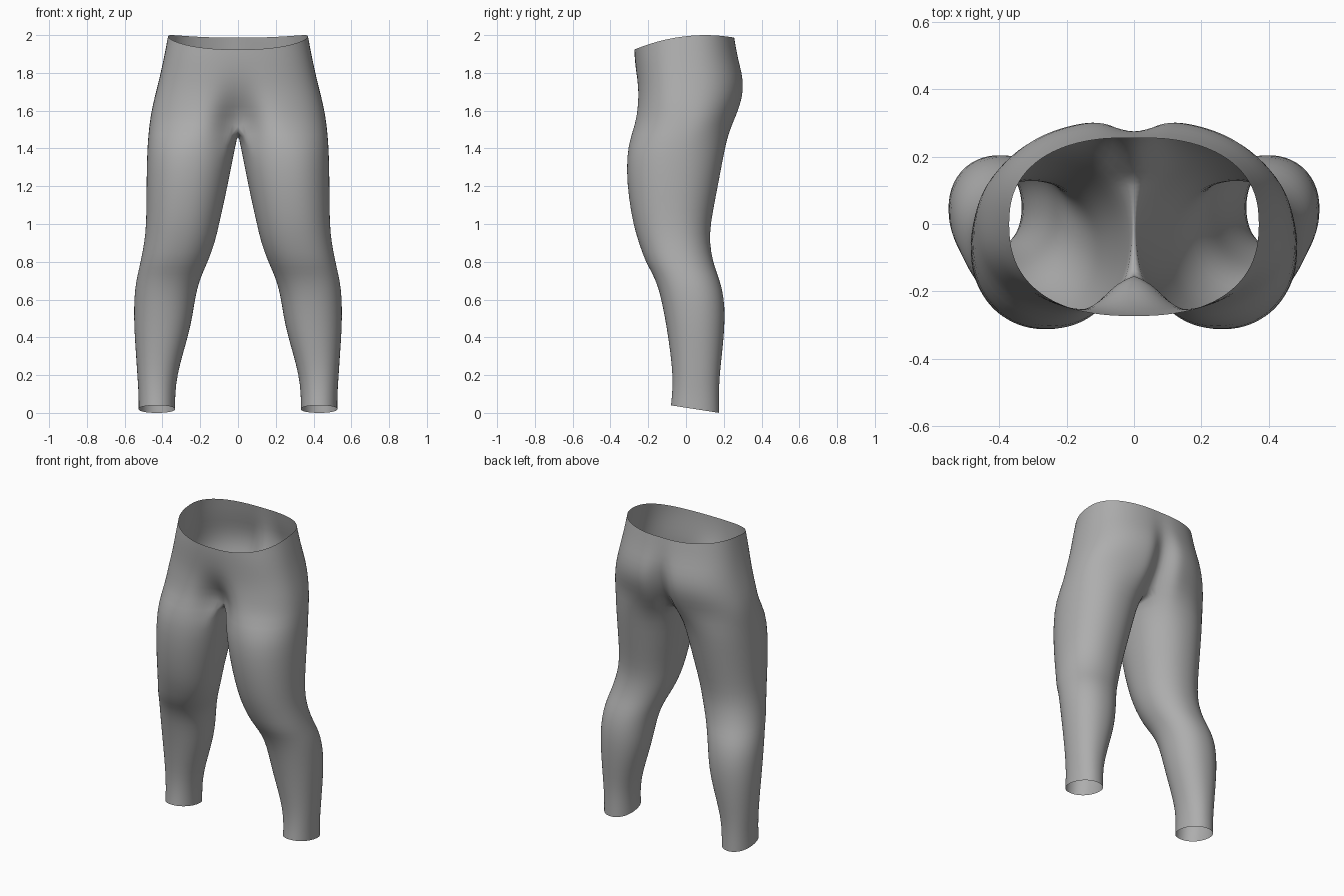
import bpy, bmesh
from math import sin, cos, pi, radians, exp

if "Cube" in bpy.data.objects:
    bpy.data.objects.remove(bpy.data.objects["Cube"], do_unlink=True)

OUTER, INNER = 32, 9          # points around the outside and along the inner thigh
OVERLAP = radians(50)         # how far the outer arc wraps past front and back

# Leg rings: height, inner x, outer x, front y, back y
LEG = [
    (0.00, .333, .526, -.080, .176), (0.10, .333, .526, -.073, .174),
    (0.20, .322, .533, -.070, .178), (0.32, .290, .541, -.083, .192),
    (0.45, .252, .550, -.102, .204), (0.56, .234, .551, -.122, .206),
    (0.66, .217, .546, -.145, .192), (0.74, .188, .530, -.178, .165),
    (0.80, .160, .516, -.215, .143), (0.90, .122, .496, -.250, .125),
    (1.00, .100, .486, -.280, .130), (1.14, .068, .485, -.304, .157),
    (1.28, .040, .484, -.316, .184), (1.42, .012, .480, -.309, .210),
]
# Pelvis half rings: height, side x, front y, back y, centre front y, centre back y
PELVIS = [
    (1.53, .470, -.290, .254, -.130, .150), (1.62, .455, -.274, .292, -.195, .220),
    (1.71, .432, -.264, .315, -.242, .255), (1.80, .410, -.268, .304, -.264, .276),
    (1.88, .393, -.272, .278, -.272, .270), (2.00, .371, -.273, .257, -.273, .255),
]


def power(v, n):
    return (abs(v) ** (2 / n)) * (1 if v >= 0 else -1)


def leg_ring(z, x_in, x_out, front, back):
    xc, rx = (x_in + x_out) / 2, (x_out - x_in) / 2
    yc, ry = (front + back) / 2, (back - front) / 2
    start, span = -pi / 2 - OVERLAP, pi + 2 * OVERLAP
    angles = [start + span * i / OUTER for i in range(OUTER + 1)]
    angles += [start + span + (2 * pi - span) * i / (INNER + 1) for i in range(1, INNER + 1)]
    ring = []
    for a in angles:
        y = yc + ry * power(sin(a), 2.15)
        # the ankle hem is a little higher at the front
        lift = .04 * (back - y) / (back - front) if z == 0 else 0
        ring.append((xc + rx * power(cos(a), 2.15), y, z + lift))
    return ring


def pelvis_ring(z, side, front, back, mid_front, mid_back):
    ring = []
    for i in range(OUTER + 1):
        t = i / OUTER
        a = pi * (t - .06 * sin(2 * pi * t))
        x = side * power(sin(a), 2.4) if 0 < i < OUTER else 0
        c = power(cos(a), 2.4)
        if c > 0:
            y = front * c + (mid_front - front) * exp(-(x / .11) ** 2)
        else:
            y = -back * c + (mid_back - back) * exp(-(x / .065) ** 2)
        # the waistband dips at the front
        drop = .55 * (y - .1) ** 2 if z == 2 else 0
        ring.append((x, y, z - drop))
    return ring


def crotch_seam():
    z, _, _, _, front, back = PELVIS[0]
    steps = [i / (INNER + 1) for i in range(INNER, 0, -1)]
    # listed from back to front
    return [(0, front + (back - front) * (1 - s), z - .05 * sin(pi * s)) for s in reversed(steps)]


def bridge(bm, low, high, closed):
    n = len(high)
    for i in range(n if closed else n - 1):
        j = (i + 1) % n
        bm.faces.new((low[i], low[j], high[j], high[i]))


# Left half: leg, crotch seam and hip
bm = bmesh.new()
rings = [leg_ring(*row) for row in LEG]
seam = [(0, y, z) for _, y, z in sorted(crotch_seam(), key=lambda p: -p[1])]
hips = [pelvis_ring(*row) for row in PELVIS]
rings.append(hips[0] + seam)
rings += hips[1:]
loops = [[bm.verts.new(p) for p in ring] for ring in rings]
for low, high in zip(loops, loops[1:]):
    bridge(bm, low, high, len(high) > OUTER + 1)
bmesh.ops.recalc_face_normals(bm, faces=bm.faces)
mesh = bpy.data.meshes.new("leggings")
bm.to_mesh(mesh)
bm.free()

leggings = bpy.data.objects.new("leggings", mesh)
bpy.context.collection.objects.link(leggings)

# Grey cloth
cloth = bpy.data.materials.new("grey_cloth")
cloth.use_nodes = True
grey = (.42, .42, .42, 1)
cloth.diffuse_color = grey
cloth.node_tree.nodes["Principled BSDF"].inputs["Base Color"].default_value = grey
mesh.materials.append(cloth)

# Right half and smoothing
mirror = leggings.modifiers.new("mirror", 'MIRROR')
mirror.use_clip = True
mirror.merge_threshold = .0005
smooth = leggings.modifiers.new("smooth", 'SUBSURF')
smooth.levels = smooth.render_levels = 1
for face in mesh.polygons:
    face.use_smooth = True
